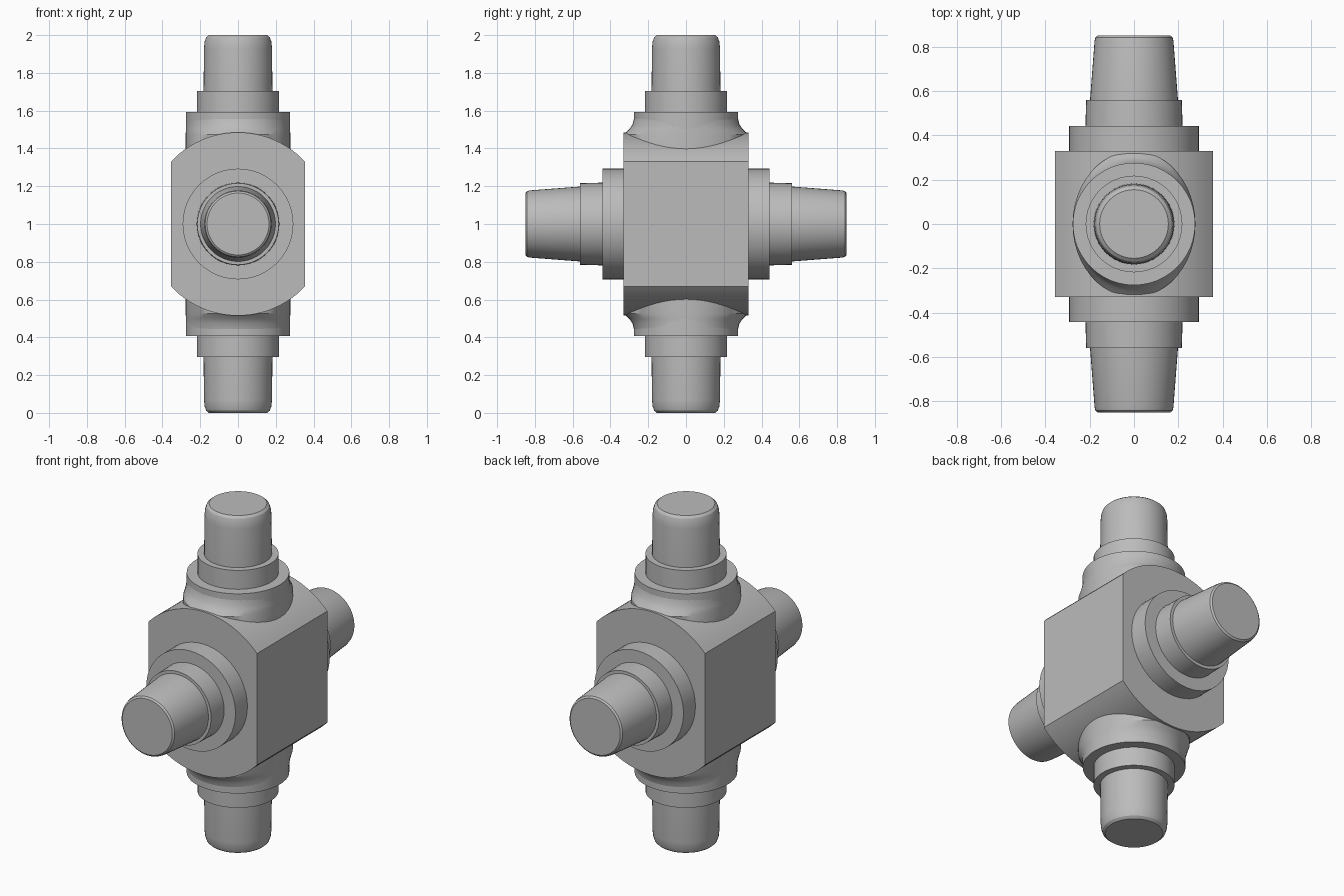
import bpy, bmesh, math
from mathutils import Matrix

cube = bpy.data.objects.get("Cube")
if cube:
    bpy.data.objects.remove(cube, do_unlink=True)

steel = bpy.data.materials.new("grey steel")
steel.use_nodes = True
GREY = (0.5, 0.5, 0.5, 1)
steel.diffuse_color = GREY
steel.node_tree.nodes["Principled BSDF"].inputs["Base Color"].default_value = GREY

CENTRE = Matrix.Translation((0, 0, 1))
SIDES = 48


def finish(name, bm, matrix):
    bmesh.ops.recalc_face_normals(bm, faces=bm.faces)
    mesh = bpy.data.meshes.new(name)
    bm.to_mesh(mesh)
    bm.free()
    mesh.materials.append(steel)
    mesh.transform(matrix)
    obj = bpy.data.objects.new(name, mesh)
    bpy.context.collection.objects.link(obj)
    bpy.ops.object.select_all(action='DESELECT')
    obj.select_set(True)
    bpy.context.view_layer.objects.active = obj
    bpy.ops.object.shade_smooth_by_angle(angle=math.radians(30))


def loft(name, rings, matrix):
    """Stack elliptical rings (x radius, y radius, height) into a closed solid."""
    bm = bmesh.new()
    loops = []
    for rx, ry, z in rings:
        loops.append([bm.verts.new((rx * math.cos(a), ry * math.sin(a), z))
                      for a in (math.tau * i / SIDES for i in range(SIDES))])
    for low, high in zip(loops, loops[1:]):
        for i in range(SIDES):
            j = (i + 1) % SIDES
            bm.faces.new((low[i], low[j], high[j], high[i]))
    bm.faces.new(loops[0])
    bm.faces.new(loops[-1])
    finish(name, bm, matrix)


def turned(profile):
    return [(r, r, z) for r, z in profile]


# Central block: a drum along y with flats milled on both sides
HALF_X, HALF_Y, HALF_FLAT, RADIUS = 0.352, 0.33, 0.327, 0.485
start = math.atan2(HALF_FLAT, HALF_X)
arc = [start + (math.pi - 2 * start) * i / 24 for i in range(25)]
arc = arc + [a + math.pi for a in arc]
bm = bmesh.new()
base = bm.faces.new([bm.verts.new((RADIUS * math.cos(a), -HALF_Y, RADIUS * math.sin(a)))
                     for a in arc])
side = bmesh.ops.extrude_face_region(bm, geom=[base], use_keep_orig=True)
bmesh.ops.translate(bm, vec=(0, 2 * HALF_Y, 0),
                    verts=[v for v in side["geom"] if isinstance(v, bmesh.types.BMVert)])
finish("central_block", bm, CENTRE)

# Vertical arms, with a fillet that flares towards the front and back
for label, turn in (("upper", 0), ("lower", math.pi)):
    m = CENTRE @ Matrix.Rotation(turn, 4, 'X')
    loft(label + "_fillet", [(0.277, 0.329, 0.3), (0.277, 0.329, 0.475),
                             (0.276, 0.302, 0.5), (0.275, 0.284, 0.525),
                             (0.275, 0.275, 0.56)], m)
    loft(label + "_collar", turned([(0.276, 0.3), (0.276, 0.592)]), m)
    loft(label + "_step", turned([(0.218, 0.55), (0.218, 0.704)]), m)
    loft(label + "_pin", turned([(0.183, 0.65), (0.18, 0.93), (0.177, 0.965),
                                 (0.169, 0.988), (0.155, 1.0)]), m)

# Horizontal arms, with tapered ends
for label, turn in (("front", math.pi / 2), ("back", -math.pi / 2)):
    m = CENTRE @ Matrix.Rotation(turn, 4, 'X')
    loft(label + "_collar", turned([(0.293, 0.3), (0.293, 0.442)]), m)
    loft(label + "_step", turned([(0.22, 0.4), (0.216, 0.56)]), m)
    loft(label + "_pin", turned([(0.203, 0.5), (0.198, 0.565), (0.178, 0.825),
                                 (0.174, 0.842), (0.164, 0.85)]), m)
